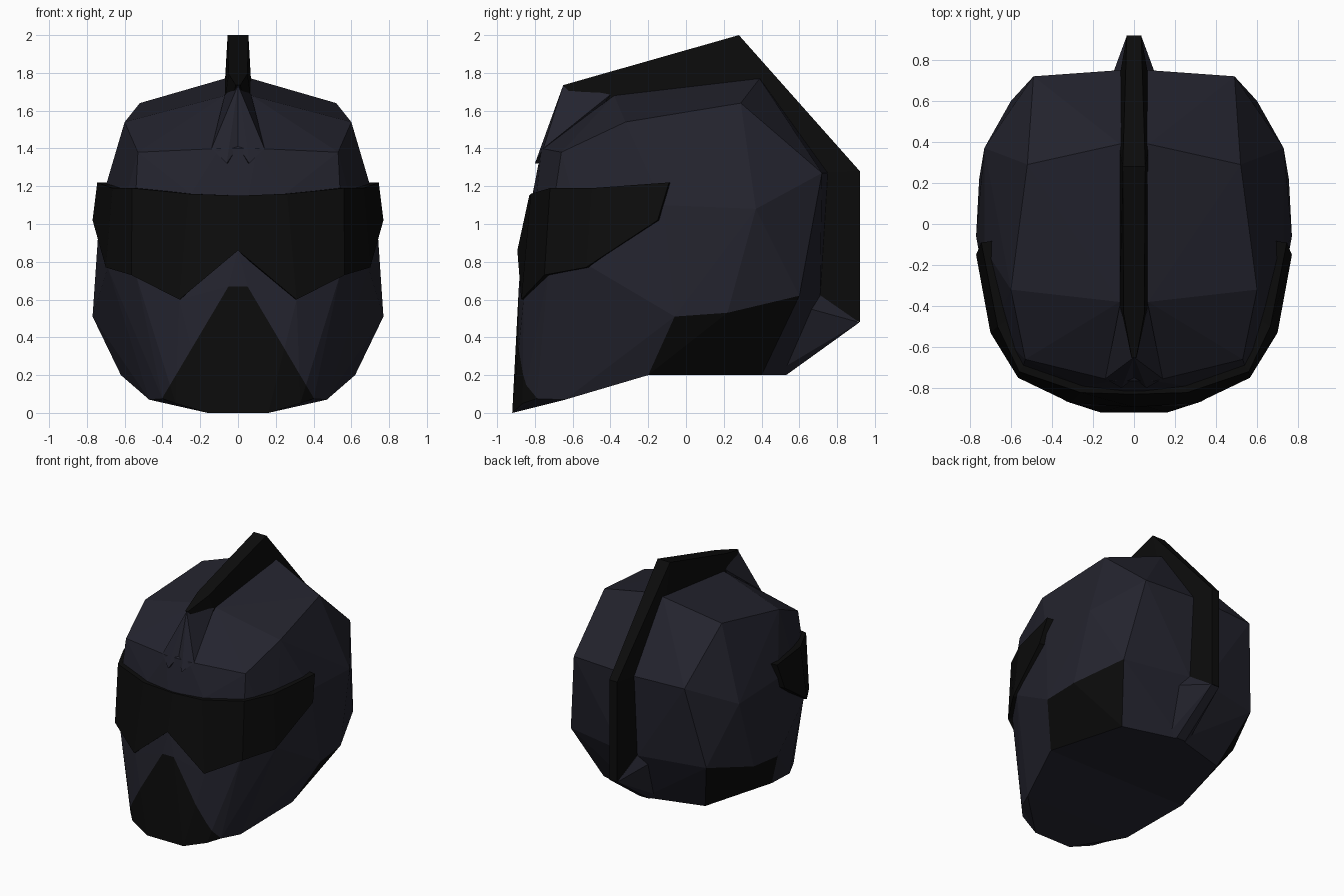
import bpy, bmesh
from mathutils import Vector

if "Cube" in bpy.data.objects:
    bpy.data.objects.remove(bpy.data.objects["Cube"])


def material(name, rgb):
    m = bpy.data.materials.new(name)
    m.diffuse_color = (*rgb, 1)
    m.use_nodes = True
    m.node_tree.nodes["Principled BSDF"].inputs["Base Color"].default_value = m.diffuse_color
    return m


NAVY = material("dark navy", (0.017, 0.017, 0.027))
BLACK = material("black", (0.0035, 0.0035, 0.0035))


def finish(name, bm, *mats):
    bmesh.ops.recalc_face_normals(bm, faces=bm.faces[:])
    me = bpy.data.meshes.new(name)
    bm.to_mesh(me)
    bm.free()
    for m in mats:
        me.materials.append(m)
    ob = bpy.data.objects.new(name, me)
    bpy.context.collection.objects.link(ob)
    return ob


def mirrored(points):
    """Both sides of a half set of points."""
    return [(s * x, y, z) for x, y, z in points for s in ((1, -1) if x else (1,))]


def hull(points):
    bm = bmesh.new()
    vs = [bm.verts.new(p) for p in points]
    res = bmesh.ops.convex_hull(bm, input=vs)
    loose = [v for v in bm.verts if not v.link_faces]
    bmesh.ops.delete(bm, geom=loose, context='VERTS')
    bm.normal_update()
    return bm


def loft(name, rings, mat):
    bm = bmesh.new()
    rows = [[bm.verts.new(p) for p in r] for r in rings]
    n = len(rows[0])
    for a, b in zip(rows, rows[1:]):
        for i in range(n):
            j = (i + 1) % n
            bm.faces.new((a[i], a[j], b[j], b[i]))
    bm.faces.new(rows[0])
    bm.faces.new(rows[-1])
    return finish(name, bm, mat)


# Shell: faceted dome, back, brow, cheeks and jaw
crown = [(.07, -.38, 1.68), (.07, .39, 1.77), (.52, .29, 1.64), (.60, -.32, 1.54)]
back = [(.07, .75, 1.27), (.49, .72, 1.27), (.73, .37, 1.08), (.07, .71, .62), (0, .53, .2)]
brow = [(.53, -.66, 1.38), (.10, -.765, 1.40), (0, -.81, 1.17), (.25, -.79, 1.16),
        (.54, -.69, 1.18), (.73, -.12, 1.10)]
cheek = [(0, -.87, .86), (.05, -.885, .67), (.31, -.86, .60), (.54, -.73, .73), (.69, -.50, .77),
         (.16, -.92, 0), (.33, -.865, .05), (.40, -.79, .075), (.47, -.64, .07)]
jaw = [(.62, -.20, .20), (.77, -.06, .51), (.755, .22, .53), (.60, .60, .62), (.45, .40, .20)]
bm = hull(mirrored(crown + back + brow + cheek + jaw))

# Replace the underside with one fill
under = [f for f in bm.faces if f.normal.z < -.75 and f.calc_center_median().z < .25]
bmesh.ops.delete(bm, geom=under, context='FACES')
rim = [e for e in bm.edges if e.is_boundary]
fill = bmesh.ops.holes_fill(bm, edges=rim, sides=0)["faces"]
bmesh.ops.triangulate(bm, faces=fill)
bmesh.ops.recalc_face_normals(bm, faces=bm.faces[:])

# Cut the mouth trapezoid into the front faces
cuts = [((0, 0, .67), (0, 0, 1)), ((.05, 0, .67), (.59, 0, .35)), ((-.05, 0, .67), (-.59, 0, .35))]
for co, no in cuts:
    front = [f for f in bm.faces if f.normal.y < -.25 and f.calc_center_median().y < -.6
             and f.normal.z > -.7]
    geom = front + list({e for f in front for e in f.edges}) + list({v for f in front for v in f.verts})
    bmesh.ops.bisect_plane(bm, geom=geom, plane_co=co, plane_no=Vector(no).normalized(), dist=1e-4)
bm.normal_update()

# Black mouth and black panels under the jaw
for f in bm.faces:
    c = f.calc_center_median()
    mouth = (f.normal.y < -.25 and f.normal.z > -.7 and c.y < -.6
             and c.z < .67 and abs(c.x) < .05 + (.67 - c.z) * .593)
    side = f.normal.z > -.9 and all(
        v.co.y > -.25 and v.co.z < .65 and abs(v.co.x) > .4 for v in f.verts)
    f.material_index = int(mouth or side)
finish("helmet_shell", bm, NAVY, BLACK)

# Visor band: top and bottom edge points per column, wrapped around the face
cols = [((0, -.83, 1.15), (0, -.893, .86)), ((.26, -.822, 1.16), (.31, -.872, .60)),
        ((.56, -.72, 1.19), (.565, -.75, .73)), ((.665, -.50, 1.19), (.70, -.53, .77)),
        ((.745, -.09, 1.22), (.77, -.15, 1.02))]
cols = [[(-x, y, z) for x, y, z in c] for c in cols[:0:-1]] + cols


def inner(p):
    return (p[0] * .9, p[1] * .9, p[2])


loft("visor", [[t, b, inner(b), inner(t)] for t, b in cols], BLACK)

# Crest: outer and inner profile (y, z) with half widths
crest = [((-.65, 1.735, .012), (-.60, 1.68, .025)), ((-.44, 1.795, .05), (-.40, 1.65, .07)),
         ((.28, 2.0, .055), (.36, 1.74, .07)), ((.92, 1.28, .035), (.72, 1.27, .07)),
         ((.92, .48, .035), (.68, .60, .07))]
loft("crest", [[(-ow, oy, oz), (ow, oy, oz), (iw, iy, iz), (-iw, iy, iz)]
               for (oy, oz, ow), (iy, iz, iw) in crest], BLACK)

# Notched wedge at the front foot of the crest
for side, s in (("right", 1), ("left", -1)):
    pts = [(0, -.65, 1.735), (0, -.75, 1.41), (.06, -.80, 1.32), (.14, -.755, 1.40),
           (.07, -.40, 1.685), (0, -.40, 1.60), (.03, -.70, 1.33)]
    finish("crest_foot_" + side, hull([(s * x, y, z) for x, y, z in pts]), NAVY)

# Neck fin below the crest
finish("neck_fin", hull(mirrored([(.035, .918, .479), (.07, .70, .63), (.04, .53, .2),
                                  (.13, .66, .55), (.10, .45, .2)])), NAVY)
